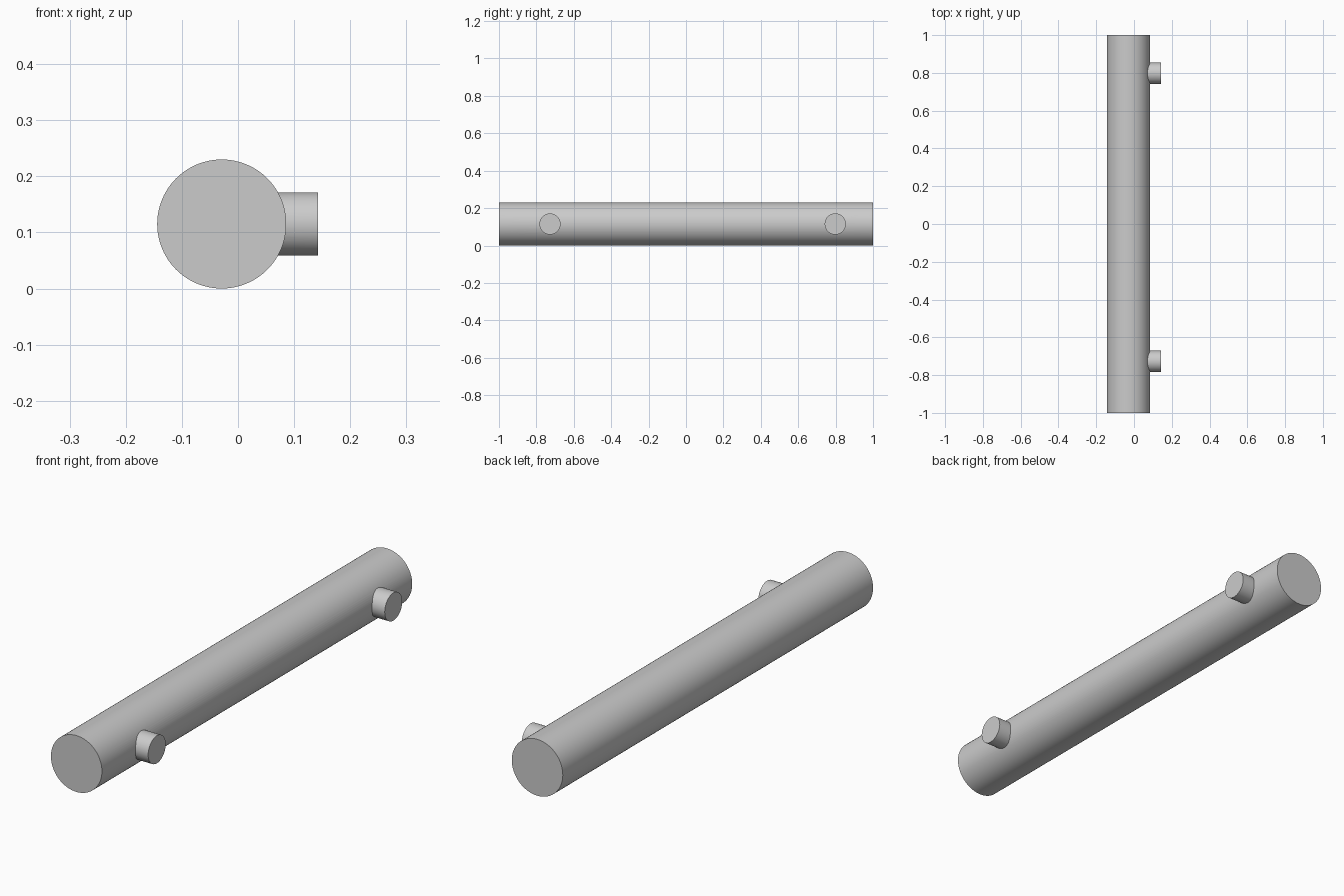
import bpy
import math

if "Cube" in bpy.data.objects:
    bpy.data.objects.remove(bpy.data.objects["Cube"])

R, CX = 0.115, -0.029        # bar radius and x centre
PEG_R, PEG_END = 0.0565, 0.143


def cylinder(name, radius, length, location, rotation, sides):
    bpy.ops.mesh.primitive_cylinder_add(vertices=sides, radius=radius, depth=length,
                                        location=location, rotation=rotation)
    obj = bpy.context.object
    obj.name = name
    return obj


# Long bar along y
bar = cylinder("bar", R, 2.0, (CX, 0, R), (math.pi / 2, 0, 0), 96)

# Two short pegs on the right side, fused into the bar
pegs = []
for name, y in (("front_peg", -0.727), ("back_peg", 0.798)):
    peg = cylinder(name, PEG_R, PEG_END - CX, ((PEG_END + CX) / 2, y, R),
                   (0, math.pi / 2, 0), 64)
    pegs.append(peg)
    fuse = bar.modifiers.new(name, 'BOOLEAN')
    fuse.operation = 'UNION'
    fuse.solver = 'EXACT'
    fuse.object = peg

bpy.ops.object.select_all(action='DESELECT')
bar.select_set(True)
bpy.context.view_layer.objects.active = bar
for peg in pegs:
    bpy.ops.object.modifier_apply(modifier=peg.name)
for peg in pegs:
    bpy.data.objects.remove(peg, do_unlink=True)

# Smooth round walls, crisp end caps and joints
bpy.ops.object.shade_smooth_by_angle(angle=math.radians(30))
